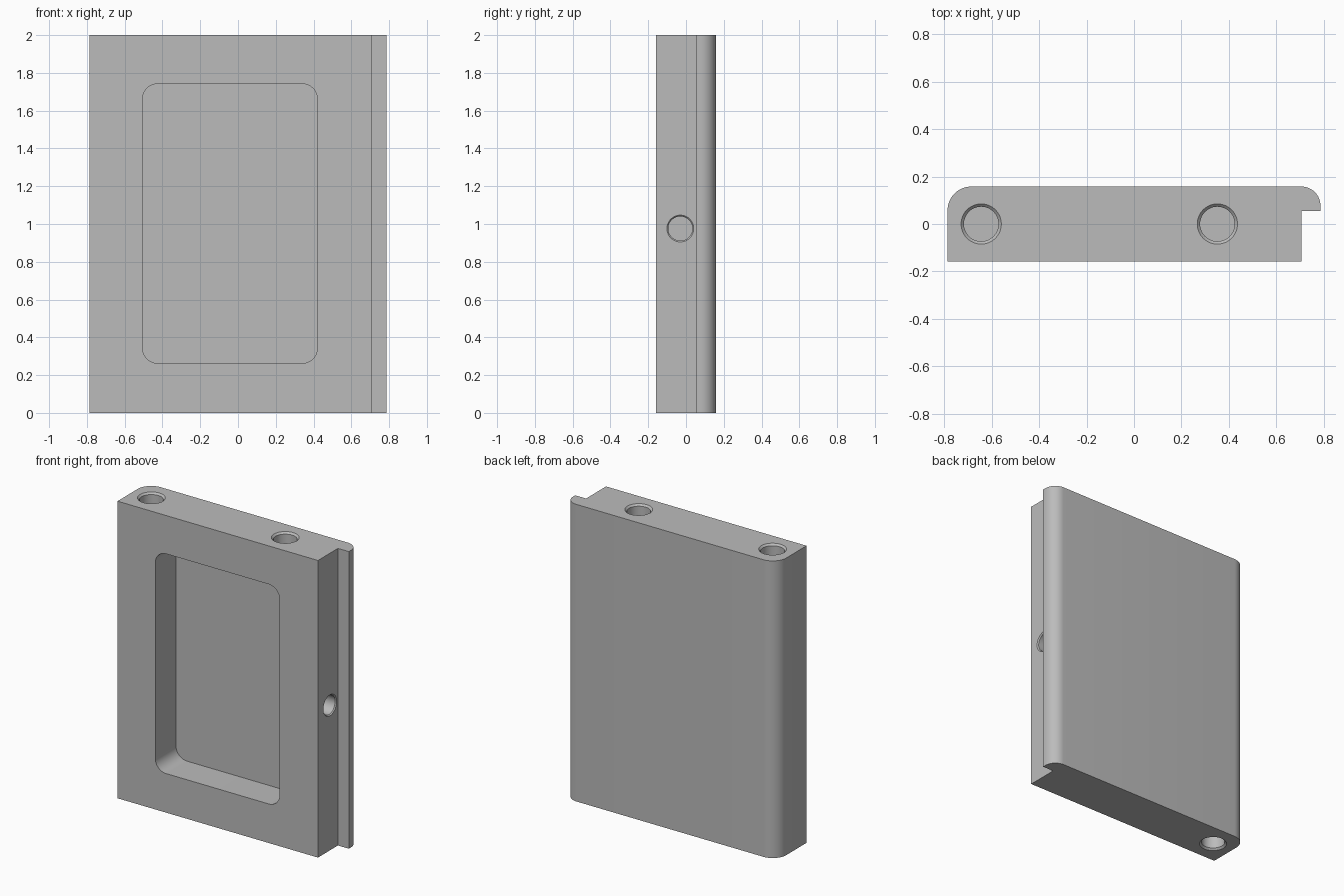
import bpy, bmesh
from math import sin, cos, pi
from mathutils import Vector, Matrix

cube = bpy.data.objects.get("Cube")
if cube:
    bpy.data.objects.remove(cube, do_unlink=True)

grey = bpy.data.materials.new("plain grey")
grey.use_nodes = True
colour = (0.5, 0.5, 0.5, 1)
grey.diffuse_color = colour
grey.node_tree.nodes["Principled BSDF"].inputs["Base Color"].default_value = colour


def arc(cx, cy, r, start, steps=12):
    """Quarter turn, counter-clockwise from the start angle."""
    return [(cx + r * cos(start + pi / 2 * i / steps),
             cy + r * sin(start + pi / 2 * i / steps)) for i in range(steps + 1)]


def make_object(name, bm):
    bmesh.ops.recalc_face_normals(bm, faces=bm.faces)
    mesh = bpy.data.meshes.new(name)
    bm.to_mesh(mesh)
    bm.free()
    mesh.materials.append(grey)
    obj = bpy.data.objects.new(name, mesh)
    bpy.context.collection.objects.link(obj)
    return obj


def extrude(name, outline, place, depth):
    """Prism from a 2D outline; place maps it to 3D."""
    bm = bmesh.new()
    face = bm.faces.new([bm.verts.new(place(u, v)) for u, v in outline])
    new = bmesh.ops.extrude_face_region(bm, geom=[face])["geom"]
    bmesh.ops.translate(bm, vec=depth,
                        verts=[g for g in new if isinstance(g, bmesh.types.BMVert)])
    return make_object(name, bm)


def hole_cutter(name, mouth, outward, radius, rim, depth):
    """Blind hole with a chamfered rim, lathed along the outward direction."""
    bm = bmesh.new()
    chamfer = rim - radius
    profile = [(0, -depth), (radius, -depth), (radius, -chamfer),
               (rim, 0), (rim, 0.05), (0, 0.05)]
    verts = [bm.verts.new((r, 0, z)) for r, z in profile]
    edges = [bm.edges.new(pair) for pair in zip(verts, verts[1:])]
    bmesh.ops.spin(bm, geom=verts + edges, cent=(0, 0, 0), axis=(0, 0, 1),
                   angle=2 * pi, steps=48)
    bmesh.ops.remove_doubles(bm, verts=bm.verts, dist=0.0001)
    turn = Vector((0, 0, 1)).rotation_difference(Vector(outward)).to_matrix().to_4x4()
    bm.transform(Matrix.Translation(mouth) @ turn)
    return make_object(name, bm)


# Panel with a rounded rear corner and an overhanging rear lip
W, D, STEP = 0.787, 0.158, 0.706
outline = [(-W, -D), (STEP, -D), (STEP, 0.055), (W, 0.055)]
outline += arc(W - 0.08, D - 0.08, 0.08, 0)
outline += arc(-W + 0.1, D - 0.1, 0.1, pi / 2)
panel = extrude("door_panel", outline, lambda u, v: (u, v, 0), (0, 0, 2))

# Rounded rectangular recess in the front
x0, x1, z0, z1, r = -0.505, 0.42, 0.263, 1.742, 0.08
corners = [(x1 - r, z1 - r), (x0 + r, z1 - r), (x0 + r, z0 + r), (x1 - r, z0 + r)]
recess = [p for i, (x, z) in enumerate(corners) for p in arc(x, z, r, i * pi / 2)]
cutters = [extrude("recess_cutter", recess, lambda u, v: (u, -D - 0.05, v), (0, 0.27, 0))]

# Hinge holes at both ends and a latch hole in the side
for x in (-0.645, 0.352):
    for z, up in ((2, 1), (0, -1)):
        cutters.append(hole_cutter("hinge_hole_cutter", (x, 0, z), (0, 0, up),
                                   0.073, 0.085, 0.18))
cutters.append(hole_cutter("latch_hole_cutter", (STEP, -0.03, 0.976), (1, 0, 0),
                           0.064, 0.071, 0.18))

# Cut everything out of the panel
bpy.ops.object.select_all(action="DESELECT")
panel.select_set(True)
bpy.context.view_layer.objects.active = panel
for cutter in cutters:
    cutter.hide_render = True
    mod = panel.modifiers.new("cut", "BOOLEAN")
    mod.operation = "DIFFERENCE"
    mod.solver = "EXACT"
    mod.object = cutter
    bpy.ops.object.modifier_apply(modifier=mod.name)
    bpy.data.objects.remove(cutter, do_unlink=True)

bpy.ops.object.shade_smooth_by_angle(angle=pi / 6)
